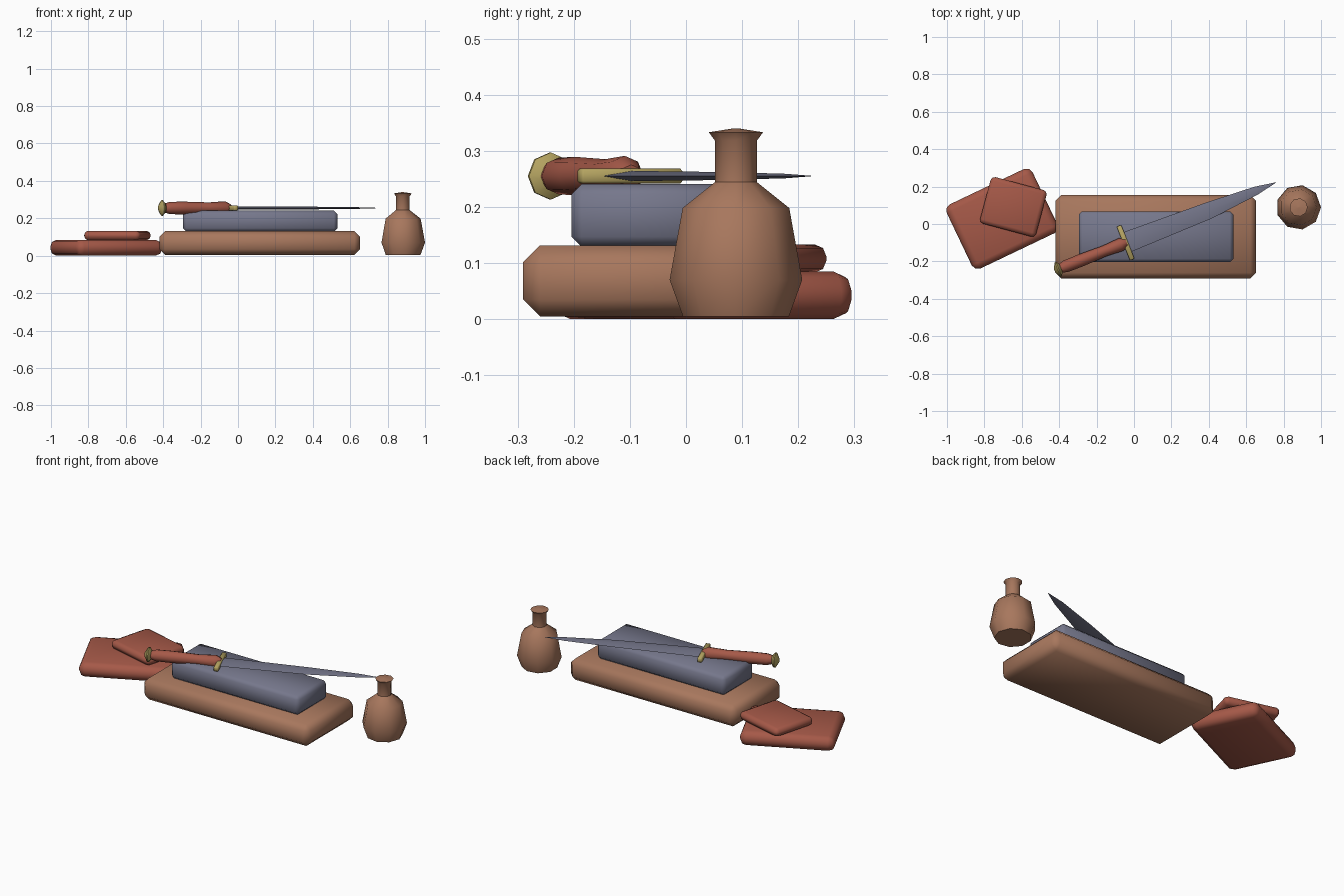
import bpy, math
from mathutils import Matrix, Vector

if "Cube" in bpy.data.objects:
    bpy.data.objects.remove(bpy.data.objects["Cube"])


def material(name, rgb):
    m = bpy.data.materials.new(name)
    m.diffuse_color = (*rgb, 1)
    m.use_nodes = True
    m.node_tree.nodes["Principled BSDF"].inputs["Base Color"].default_value = m.diffuse_color
    return m


BROWN = material("warm_brown", (0.39, 0.185, 0.11))
SLATE = material("slate_grey", (0.18, 0.185, 0.26))
RED = material("brick_red", (0.38, 0.10, 0.065))
BRASS = material("brass", (0.46, 0.37, 0.12))


def make(name, verts, faces, mat, matrix=Matrix(), bevel=0, segments=1, angle=50):
    me = bpy.data.meshes.new(name)
    me.from_pydata([matrix @ Vector(v) for v in verts], [], faces)
    me.materials.append(mat)
    ob = bpy.data.objects.new(name, me)
    bpy.context.collection.objects.link(ob)
    bpy.ops.object.select_all(action='DESELECT')
    ob.select_set(True)
    bpy.context.view_layer.objects.active = ob
    # consistent outward normals
    bpy.ops.object.mode_set(mode='EDIT')
    bpy.ops.mesh.select_all(action='SELECT')
    bpy.ops.mesh.normals_make_consistent(inside=False)
    bpy.ops.object.mode_set(mode='OBJECT')
    if bevel:
        b = ob.modifiers.new("bevel", 'BEVEL')
        b.width, b.segments = bevel, segments
        bpy.ops.object.modifier_apply(modifier=b.name)
    bpy.ops.object.shade_smooth_by_angle(angle=math.radians(angle))
    return ob


def loft(name, rings, mat, matrix=Matrix(), **kw):
    """Skin equal-length rings and close both ends."""
    n = len(rings[0])
    verts = [v for r in rings for v in r]
    faces = [(i * n + j, i * n + (j + 1) % n, (i + 1) * n + (j + 1) % n, (i + 1) * n + j)
             for i in range(len(rings) - 1) for j in range(n)]
    faces += [tuple(range(n)), tuple(range(len(verts) - n, len(verts)))]
    return make(name, verts, faces, mat, matrix, **kw)


def block(name, center, size, mat, turn=0, matrix=Matrix(), **kw):
    x, y, z = (s / 2 for s in size)
    rings = [[(-x, -y, h), (x, -y, h), (x, y, h), (-x, y, h)] for h in (-z, z)]
    place = matrix @ Matrix.Translation(center) @ Matrix.Rotation(math.radians(turn), 4, 'Z')
    return loft(name, rings, mat, place, **kw)


def lathe(name, profile, sides, mat, matrix, **kw):
    """Profile holds (height, radius) pairs."""
    rings = [[(r * math.cos(2 * math.pi * k / sides), r * math.sin(2 * math.pi * k / sides), h)
              for k in range(sides)] for h, r in profile]
    return loft(name, rings, mat, matrix, **kw)


# Wooden base and whetstone
block("wooden_base", (0.116, -0.068, 0.068), (1.072, 0.445, 0.126), BROWN, bevel=0.03)
block("whetstone", (0.118, -0.068, 0.185), (0.826, 0.272, 0.112), SLATE, bevel=0.018)

# Folded cloths
block("large_cloth", (-0.705, 0.028, 0.0425), (0.508, 0.38, 0.085), RED, 25.5,
      bevel=0.035, segments=2)
block("small_cloth", (-0.645, 0.0915, 0.108), (0.31, 0.258, 0.05), RED, -15,
      bevel=0.022, segments=2)

# Oil jar
lathe("oil_jar", [(0.005, 0.096), (0.07, 0.12), (0.198, 0.0965), (0.244, 0.038),
                  (0.318, 0.038), (0.333, 0.049), (0.34, 0.004)], 9, BROWN,
      Matrix.Translation((0.88, 0.089, 0)))

# Knife: local x runs towards the tip, with the guard at the origin
knife = Matrix.Translation((-0.045, -0.1, 0.255)) @ Matrix.Rotation(math.radians(21.5), 4, 'Z')
along = knife @ Matrix.Rotation(math.radians(90), 4, 'Y')
block("knife_guard", (0, 0, 0), (0.026, 0.194, 0.026), BRASS, matrix=knife, bevel=0.004)
lathe("knife_handle", [(-0.385, 0.02), (-0.345, 0.033), (-0.26, 0.034), (-0.12, 0.03),
                       (-0.025, 0.036), (0.006, 0.02)], 8, RED, along)
lathe("knife_pommel", [(-0.408, 0.012), (-0.390, 0.042), (-0.384, 0.042), (-0.364, 0.014)],
      8, BRASS, along)

# Blade: diamond sections given as position, lower edge, upper edge, half thickness
sections = [(0, -0.056, 0.056, 0.009), (0.03, -0.056, 0.056, 0.009),
            (0.48, -0.048, 0.042, 0.007), (0.75, -0.02, 0.026, 0.004),
            (0.867, 0.004, 0.006, 0.0005)]
loft("knife_blade", [[(u, lo, 0), (u, (lo + hi) / 2, -t), (u, hi, 0), (u, (lo + hi) / 2, t)]
                     for u, lo, hi, t in sections], SLATE, knife)
